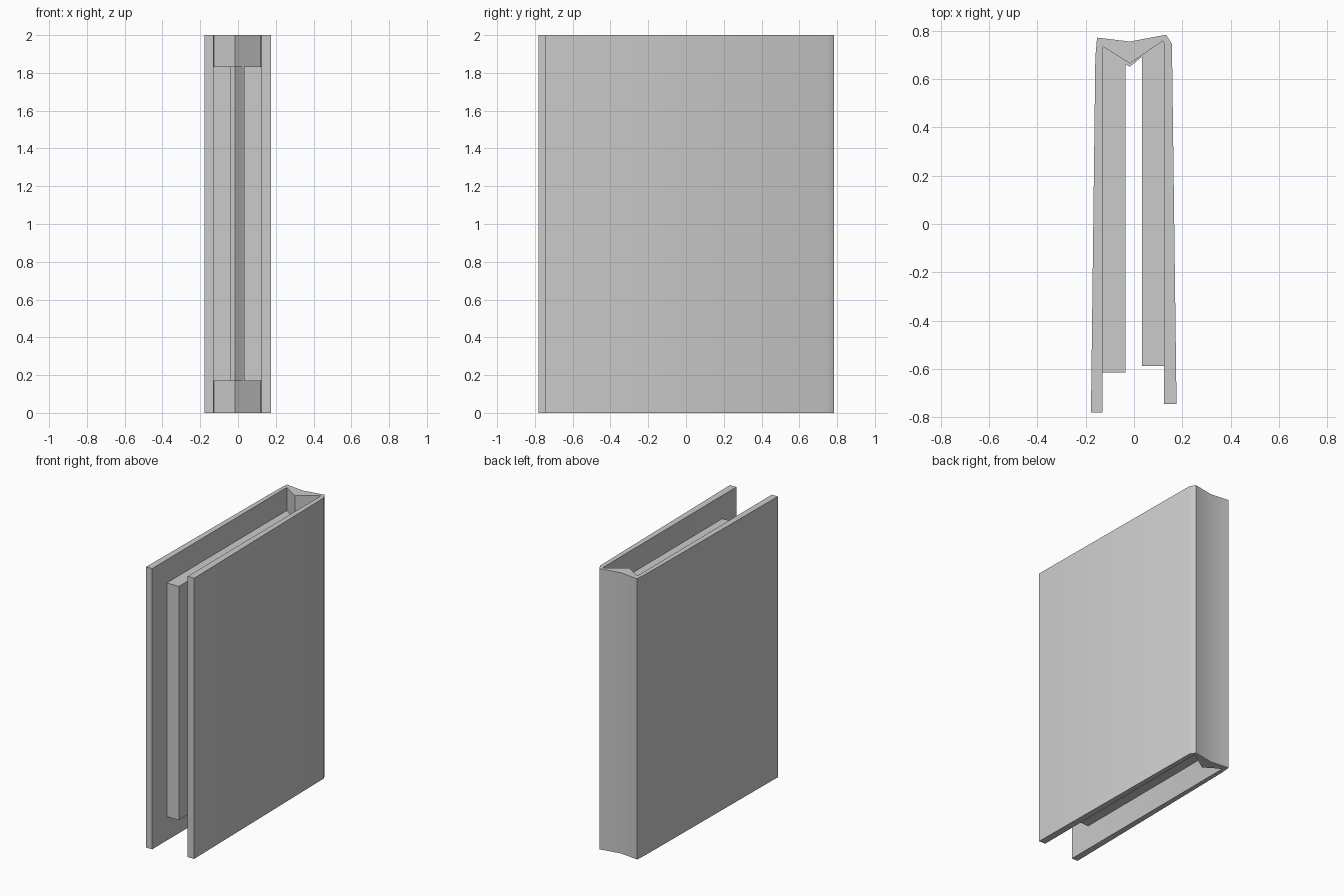
import bpy, bmesh

if "Cube" in bpy.data.objects:
    bpy.data.objects.remove(bpy.data.objects["Cube"])


def extrude_profile(name, points, z0, z1):
    """Make a solid from a closed plan outline (x, y), running from z0 to z1."""
    bm = bmesh.new()
    base = bm.faces.new([bm.verts.new((x, y, z0)) for x, y in points])
    top = bmesh.ops.extrude_face_region(bm, geom=[base], use_keep_orig=True)
    moved = [v for v in top["geom"] if isinstance(v, bmesh.types.BMVert)]
    bmesh.ops.translate(bm, verts=moved, vec=(0, 0, z1 - z0))
    bmesh.ops.recalc_face_normals(bm, faces=bm.faces)
    mesh = bpy.data.meshes.new(name)
    bm.to_mesh(mesh)
    bm.free()
    obj = bpy.data.objects.new(name, mesh)
    bpy.context.collection.objects.link(obj)
    bpy.ops.object.select_all(action="DESELECT")
    obj.select_set(True)
    bpy.context.view_layer.objects.active = obj
    bpy.ops.object.shade_smooth_by_angle(angle=0.61)
    return obj


# Inside of the cover: two straight boards meeting at a V-shaped spine
inner_spine = [(-0.13, 0.72), (-0.127, 0.733), (-0.017, 0.664),
               (0.12, 0.758), (0.125, 0.745)]

# Cover: slightly tapered boards and a shallow hollow spine
cover = [(-0.178, -0.78), (-0.16, 0.69), (-0.153, 0.771), (-0.017, 0.755),
         (0.133, 0.783), (0.157, 0.745), (0.176, -0.745), (0.125, -0.745)]
cover += inner_spine[::-1] + [(-0.13, -0.78)]
extrude_profile("book_cover", cover, 0.0, 2.0)

# Pages: two blocks joined by a thin strip along the spine
pages = [(-0.13, -0.615)] + inner_spine + [
    (0.125, -0.588), (0.033, -0.588), (0.033, 0.692),
    (-0.017, 0.651), (-0.036, 0.661), (-0.036, -0.615)]
extrude_profile("page_blocks", pages, 0.17, 1.835)
